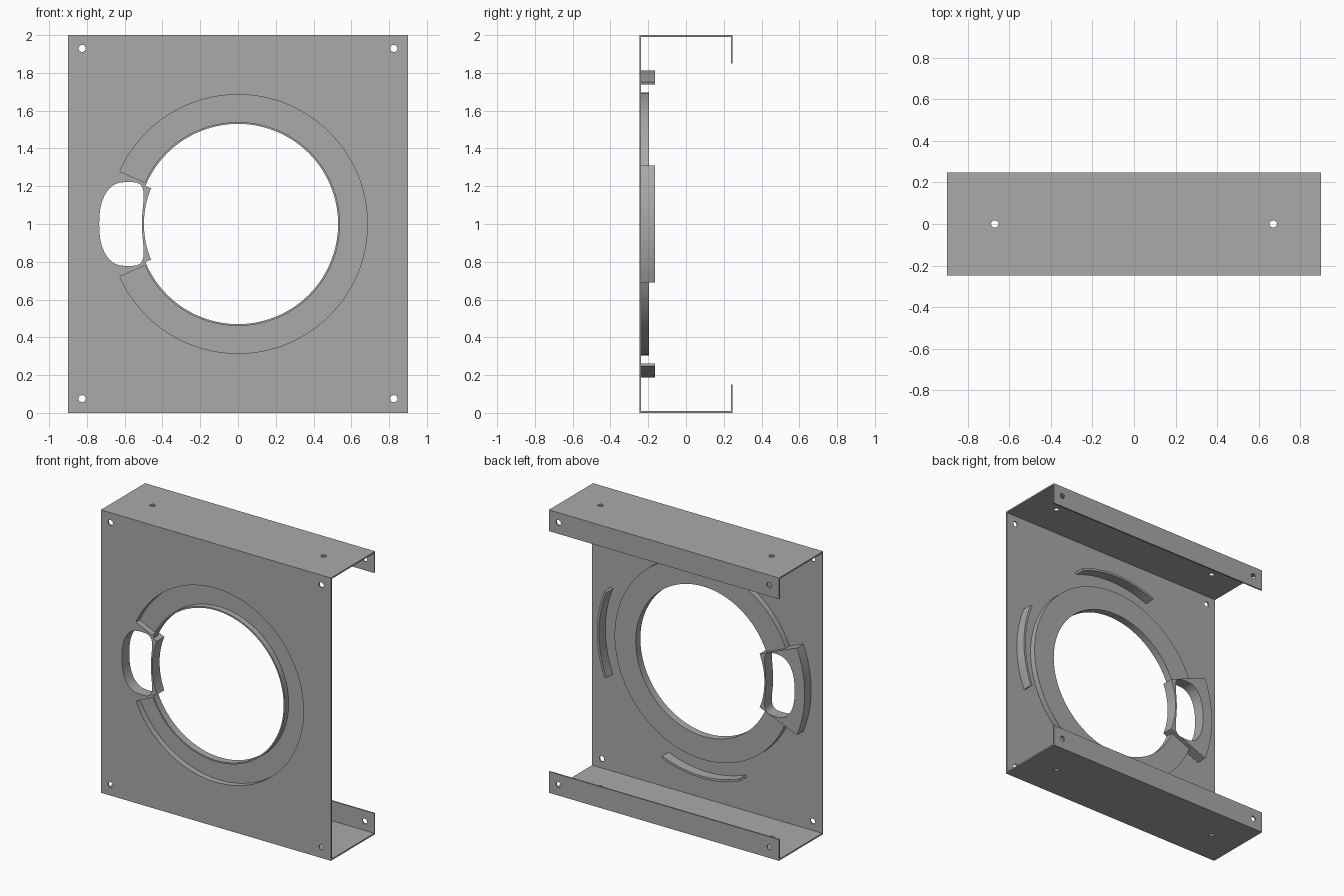
import bpy, bmesh
from math import sin, cos, pi, radians, sqrt, copysign
from mathutils import Vector

if "Cube" in bpy.data.objects:
    bpy.data.objects.remove(bpy.data.objects["Cube"], do_unlink=True)

grey = bpy.data.materials.new("sheet grey")
grey.use_nodes = True
grey.diffuse_color = (0.4, 0.4, 0.4, 1)
grey.node_tree.nodes["Principled BSDF"].inputs["Base Color"].default_value = (0.4, 0.4, 0.4, 1)

F = -0.247          # front plane
T = 0.01            # sheet thickness
MID = 1.0           # height of the opening centre
HALF = 22.3         # half angle of the handle block and ribs
END = 24.0          # half angle where the channel stops
RIB_BACK = -0.165
DISH_BACK = -0.195


def prism(name, points, offset):
    """Closed outline swept along an offset."""
    bm = bmesh.new()
    face = bm.faces.new([bm.verts.new(p) for p in points])
    res = bmesh.ops.extrude_face_region(bm, geom=[face], use_keep_orig=True)
    moved = [g for g in res["geom"] if isinstance(g, bmesh.types.BMVert)]
    bmesh.ops.translate(bm, verts=moved, vec=Vector(offset))
    bmesh.ops.recalc_face_normals(bm, faces=bm.faces)
    mesh = bpy.data.meshes.new(name)
    bm.to_mesh(mesh)
    bm.free()
    mesh.materials.append(grey)
    obj = bpy.data.objects.new(name, mesh)
    bpy.context.collection.objects.link(obj)
    return obj


def polar(r, deg, y):
    a = radians(deg)
    return (r * cos(a), y, MID + r * sin(a))


def sector(name, r0, r1, a0, a1, y0, y1):
    """Ring segment around the opening axis."""
    n = max(2, int((a1 - a0) / 2.5))
    angles = [a0 + (a1 - a0) * i / n for i in range(n + 1)]
    pts = [polar(r1, a, y0) for a in angles] + [polar(r0, a, y0) for a in reversed(angles)]
    return prism(name, pts, (0, y1 - y0, 0))


def disc(name, centre, r, axis, length, n=24):
    """Cylinder along y or z, centred on a point."""
    pts = []
    for i in range(n):
        u, v = r * cos(2 * pi * i / n), r * sin(2 * pi * i / n)
        d = Vector((u, -length / 2, v)) if axis == "y" else Vector((u, v, -length / 2))
        pts.append(Vector(centre) + d)
    return prism(name, pts, (0, length, 0) if axis == "y" else (0, 0, length))


def activate(obj):
    bpy.ops.object.select_all(action="DESELECT")
    obj.select_set(True)
    bpy.context.view_layer.objects.active = obj


def cut(obj, cutter, keep=False):
    cutter.hide_render = True
    mod = obj.modifiers.new("cut", "BOOLEAN")
    mod.operation = "DIFFERENCE"
    mod.solver = "EXACT"
    mod.object = cutter
    activate(obj)
    bpy.ops.object.modifier_apply(modifier=mod.name)
    if not keep:
        bpy.data.objects.remove(cutter, do_unlink=True)


# Folded sheet: front panel, top and bottom flanges, back lips
B, LIP = -F, 0.15
lower = [(B - T, T), (B - T, LIP), (B, LIP), (B, 0), (F, 0)]
upper = [(y, 2 - z) for y, z in reversed(lower)]
profile = lower + upper + [(F + T, 2 - T), (F + T, T)]
frame = prism("folded_frame", [(-0.9, y, z) for y, z in profile], (1.8, 0, 0))

# Handle slot outline: rounded band that follows the opening
slot_pts = []
for i in range(64):
    c, s = cos(2 * pi * i / 64), sin(2 * pi * i / 64)
    r = 0.622 + 0.113 * copysign(abs(c) ** 0.65, c)
    z = 0.222 * copysign(abs(s) ** 0.65, s)
    slot_pts.append((-sqrt(r * r - z * z), -0.4, MID + z))
slot = prism("slot_cutter", slot_pts, (0, 0.4, 0))

# Handle block behind the panel
handle = sector("handle_block", 0.498, 0.813, 180 - HALF, 180 + HALF, F + 0.0005, RIB_BACK)
cut(handle, slot, keep=True)

# Openings in the panel
cut(frame, disc("opening_cutter", (0, F, MID), 0.5, "y", 0.1, 144))
cut(frame, sector("rim_cutter", 0.45, 0.535, HALF - 180, 180 - HALF, F - 0.05, F + 0.05))
cut(frame, sector("channel_cutter", 0.532, 0.685, END - 180, 180 - END, F - 0.05, F + 0.05))
cut(frame, slot)

# Fixing holes through the panel, lips and flanges
for x in (-0.825, 0.825):
    for z in (0.075, 1.93):
        cut(frame, disc("bolt_cutter", (x, 0, z), 0.019, "y", 0.8))
for x in (-0.67, 0.67):
    cut(frame, disc("flange_cutter", (x, 0, 1), 0.018, "z", 2.4))

# Dished ring channel: floor, outer wall, inner rim and closed ends
parts = [frame, handle]
parts.append(sector("channel_floor", 0.53, 0.695, HALF - 180, 180 - HALF, DISH_BACK - T, DISH_BACK))
parts.append(sector("channel_outer_wall", 0.685, 0.695, HALF - 180, 180 - HALF, F + 0.001, DISH_BACK))
parts.append(sector("channel_inner_rim", 0.53, 0.54, HALF - 180, 180 - HALF, F, DISH_BACK))
for name, a in (("upper_channel_end", 180 - END), ("lower_channel_end", 180 + HALF)):
    parts.append(sector(name, 0.53, 0.695, a, a + END - HALF, F + 0.0005, DISH_BACK))

# Curved ribs on the back of the panel
for name, a in (("left_rib", 0), ("top_rib", 90), ("bottom_rib", 270)):
    parts.append(sector(name, 0.797, 0.813, a - HALF, a + HALF, F + T / 2, RIB_BACK))

for obj in parts:
    activate(obj)
    bpy.ops.object.shade_smooth_by_angle(angle=radians(30))
